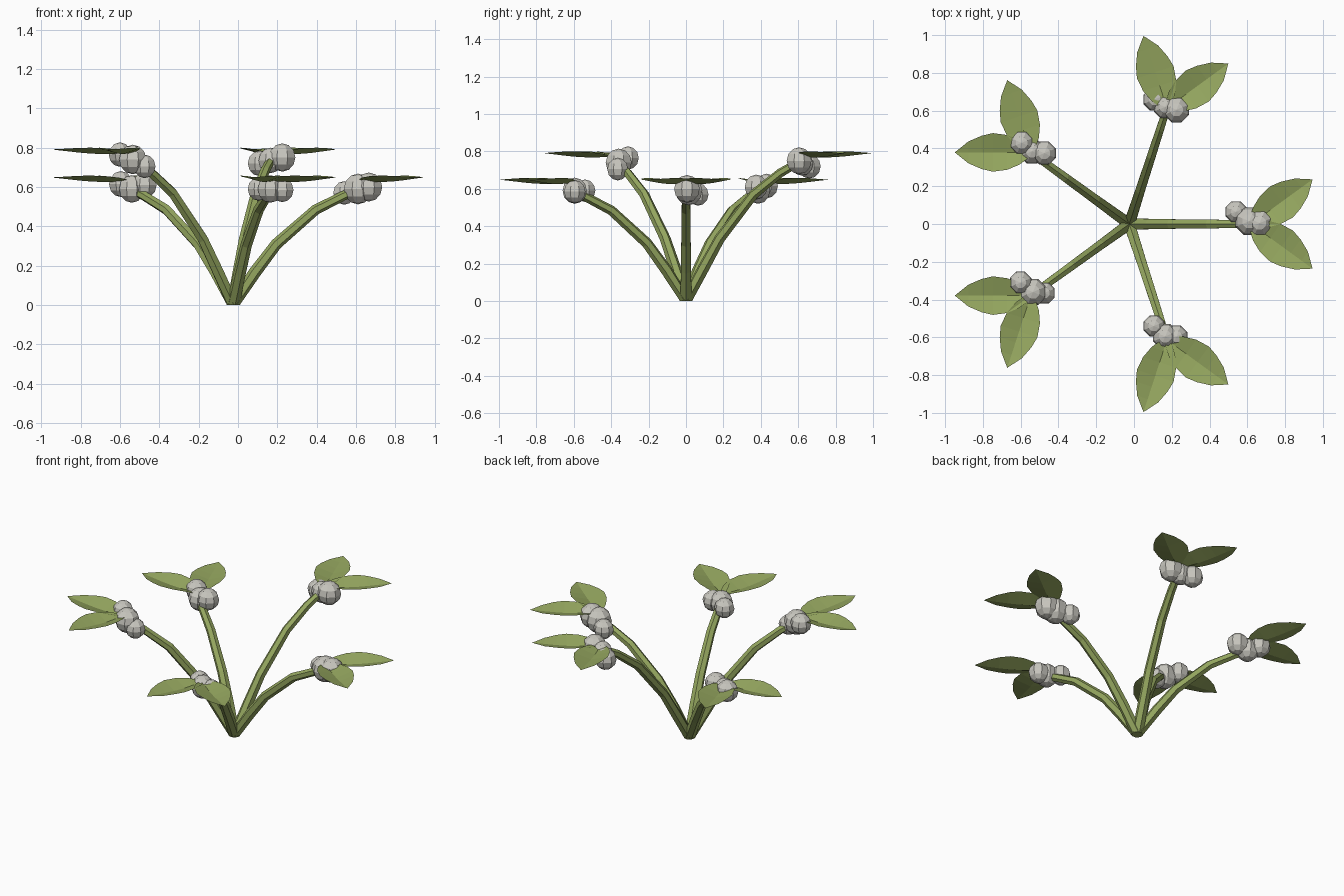
import bpy, bmesh, math
from mathutils import Vector, Matrix

if "Cube" in bpy.data.objects:
    bpy.data.objects.remove(bpy.data.objects["Cube"])

CENTRE = Vector((-0.025, 0, 0))


def material(name, rgb):
    m = bpy.data.materials.new(name)
    m.diffuse_color = (*rgb, 1)
    m.use_nodes = True
    m.node_tree.nodes["Principled BSDF"].inputs["Base Color"].default_value = m.diffuse_color
    return m


GREEN = material("leaf green", (0.30, 0.385, 0.115))
WHITE = material("berry white", (0.58, 0.57, 0.52))


def finish(name, bm, mat):
    bmesh.ops.recalc_face_normals(bm, faces=bm.faces) if mat else None
    me = bpy.data.meshes.new(name)
    bm.to_mesh(me)
    bm.free()
    me.materials.append(mat)
    ob = bpy.data.objects.new(name, me)
    bpy.context.collection.objects.link(ob)
    return ob


def stem(name, angle, path, sides=6):
    """Tapered arching tube through (radius, height) points."""
    bm = bmesh.new()
    rings = []
    for i, (r, z) in enumerate(path):
        a, b = path[max(i - 1, 0)], path[min(i + 1, len(path) - 1)]
        t = Vector((b[0] - a[0], 0, b[1] - a[1])).normalized()
        n = Vector((-t.z, 0, t.x))
        if i == 0:
            n = Vector((-1, 0, 0))          # flat foot on the ground
        w = 0.034 - 0.012 * i / (len(path) - 1)
        ring = []
        for k in range(sides):
            q = math.tau * k / sides
            ring.append(bm.verts.new(Vector((r, 0, z)) + w * (n * math.cos(q) + Vector((0, 1, 0)) * math.sin(q))))
        rings.append(ring)
    for lo, hi in zip(rings, rings[1:]):
        for k in range(sides):
            j = (k + 1) % sides
            bm.faces.new((lo[k], lo[j], hi[j], hi[k]))
    bm.faces.new(rings[0][::-1])
    bm.faces.new(rings[-1])
    bm.transform(Matrix.Translation(CENTRE) @ Matrix.Rotation(angle, 4, 'Z'))
    finish(name, bm, GREEN)


# Leaf stations: distance along rib, half width, rib height, edge height
LEAF = [(0.0, 0.02, -0.015, -0.01), (0.06, 0.065, -0.015, 0.005),
        (0.125, 0.092, -0.018, 0.012), (0.2, 0.102, -0.015, 0.015),
        (0.26, 0.088, -0.01, 0.014), (0.33, 0.058, -0.002, 0.01)]


def leaf(name, angle, side, z):
    """Pointed leaf, folded a little along its midrib."""
    bm = bmesh.new()
    rows = [[bm.verts.new((x, w, e)), bm.verts.new((x, 0, c)), bm.verts.new((x, -w, e))]
            for x, w, c, e in LEAF]
    tip = bm.verts.new((0.402, 0, 0.006))
    for a, b in zip(rows, rows[1:]):
        bm.faces.new((a[1], b[1], b[0], a[0]))
        bm.faces.new((a[2], b[2], b[1], a[1]))
    bm.faces.new((rows[-1][1], tip, rows[-1][0]))
    bm.faces.new((rows[-1][2], tip, rows[-1][1]))
    bm.transform(Matrix.Translation(CENTRE + Vector((0, 0, z)))
                 @ Matrix.Rotation(angle, 4, 'Z')
                 @ Matrix.Translation((0.645, 0, 0))
                 @ Matrix.Rotation(side * math.radians(36), 4, 'Z'))
    bmesh.ops.recalc_face_normals(bm, faces=bm.faces)
    if sum(f.normal.z for f in bm.faces) < 0:
        bmesh.ops.reverse_faces(bm, faces=bm.faces)
    me = bpy.data.meshes.new(name)
    bm.to_mesh(me)
    bm.free()
    me.materials.append(GREEN)
    bpy.context.collection.objects.link(bpy.data.objects.new(name, me))


def berry(name, x, y, z, r):
    bm = bmesh.new()
    bmesh.ops.create_uvsphere(bm, u_segments=8, v_segments=6, radius=r)
    bm.transform(Matrix.Translation((x, y, z)) @ Matrix.Rotation(math.radians(22.5), 4, 'Z'))
    finish(name, bm, WHITE)


SHORT = [(0, 0), (0.11, 0.165), (0.22, 0.31), (0.42, 0.485), (0.56, 0.555), (0.63, 0.585)]
TALL = [(0, 0), (0.095, 0.17), (0.19, 0.335), (0.38, 0.57), (0.53, 0.685), (0.62, 0.735)]

# Three berries at each stem end: x, y, z, radius
BERRIES = [
    [(0.54, 0.065, 0.57, 0.06), (0.61, 0.015, 0.59, 0.078), (0.665, 0.005, 0.6, 0.074)],
    [(0.11, 0.66, 0.72, 0.065), (0.165, 0.62, 0.735, 0.065), (0.225, 0.605, 0.75, 0.072)],
    [(-0.595, 0.43, 0.615, 0.066), (-0.54, 0.385, 0.59, 0.07), (-0.475, 0.375, 0.61, 0.066)],
    [(-0.6, -0.31, 0.765, 0.062), (-0.535, -0.36, 0.74, 0.075), (-0.475, -0.365, 0.705, 0.06)],
    [(0.105, -0.54, 0.59, 0.06), (0.165, -0.595, 0.59, 0.07), (0.225, -0.595, 0.585, 0.062)],
]

for i, cluster in enumerate(BERRIES):
    angle = math.radians(72 * i)
    tall = i in (1, 3)
    stem(f"stem_{i}", angle, TALL if tall else SHORT)
    for s in (-1, 1):
        leaf(f"leaf_{i}_{'left' if s > 0 else 'right'}", angle, s, 0.785 if tall else 0.643)
    for k, b in enumerate(cluster):
        berry(f"berry_{i}_{k}", *b)
